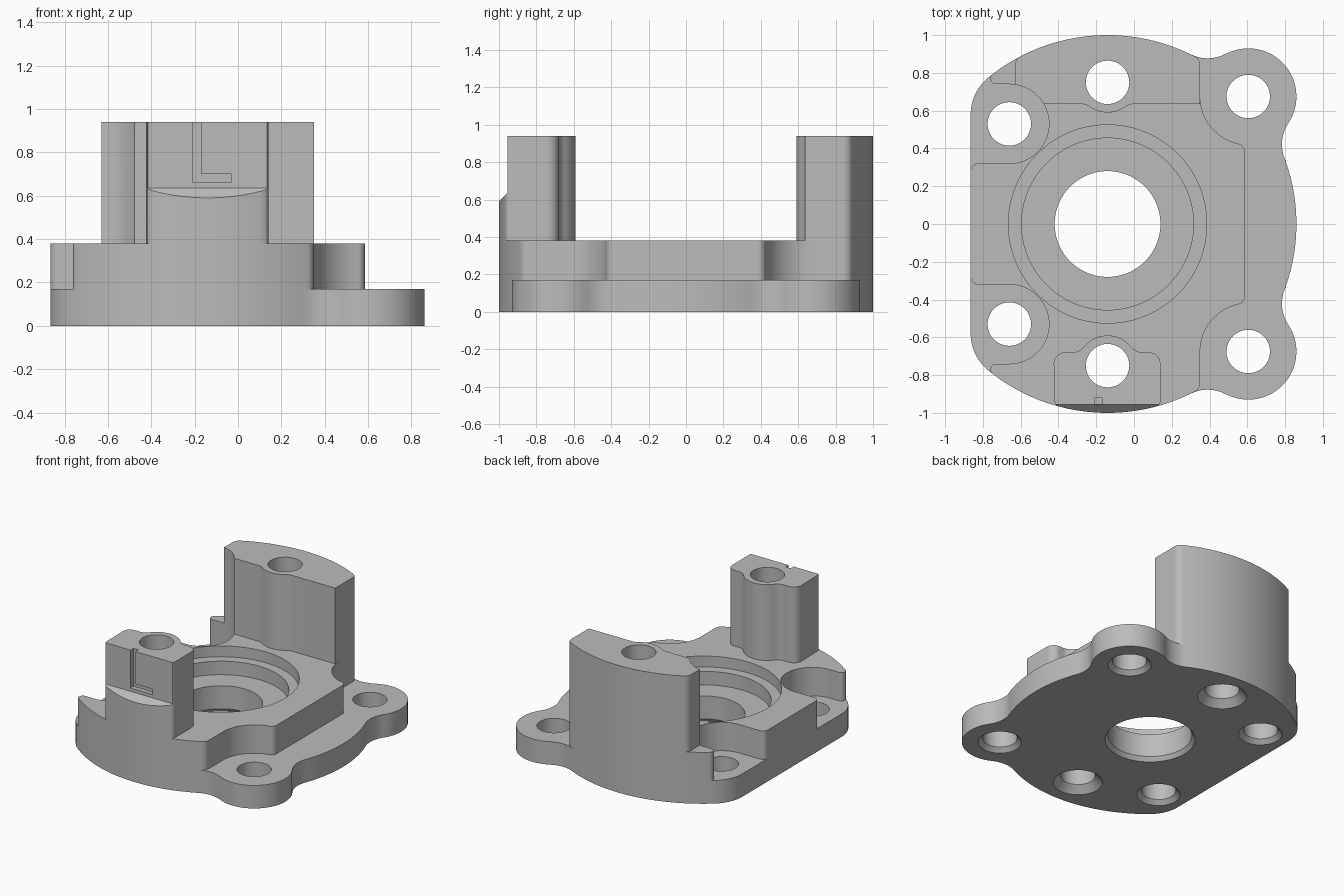
import bpy, bmesh, math
from math import sin, cos, radians, pi

cube = bpy.data.objects.get("Cube")
if cube:
    bpy.data.objects.remove(cube, do_unlink=True)

grey = bpy.data.materials.new("machined grey")
grey.use_nodes = True
COLOR = (0.5, 0.5, 0.5, 1)
grey.diffuse_color = COLOR
grey.node_tree.nodes["Principled BSDF"].inputs["Base Color"].default_value = COLOR

AX = -0.14                       # bore axis
PLATE, BODY, TOP = 0.17, 0.38, 0.94


def arc(cx, cy, r, a0, a1):
    step = 3 if r > 0.5 else 6
    n = max(2, math.ceil(abs(a1 - a0) / step))
    angles = [radians(a0 + (a1 - a0) * i / n) for i in range(n + 1)]
    return [(cx + r * cos(a), cy + r * sin(a)) for a in angles]


def rim(a0, a1):
    """Outer circle, sampled at shared angles so stacked parts line up."""
    inner = [a for a in range(-180, 181, 2) if min(a0, a1) < a < max(a0, a1)]
    angles = [a0] + (inner if a1 > a0 else inner[::-1]) + [a1]
    return [(AX + cos(radians(a)), sin(radians(a))) for a in angles]


def mirrored(half):
    return half + [(x, -y) for x, y in reversed(half)]


def loft(name, rings):
    """Closed solid through rings of equal point count."""
    bm = bmesh.new()
    loops = [[bm.verts.new(p) for p in ring] for ring in rings]
    n = len(loops[0])
    for lo, hi in zip(loops, loops[1:]):
        for i in range(n):
            j = (i + 1) % n
            bm.faces.new((lo[i], lo[j], hi[j], hi[i]))
    bm.faces.new(loops[0][::-1])
    bm.faces.new(loops[-1])
    bmesh.ops.recalc_face_normals(bm, faces=bm.faces)
    mesh = bpy.data.meshes.new(name)
    bm.to_mesh(mesh)
    bm.free()
    mesh.materials.append(grey)
    obj = bpy.data.objects.new(name, mesh)
    bpy.context.collection.objects.link(obj)
    return obj


def prism(name, profile, z0, z1):
    pts = []
    for p in profile:
        if not pts or math.dist(p, pts[-1]) > 1e-4:
            pts.append(p)
    if math.dist(pts[0], pts[-1]) < 1e-4:
        pts.pop()
    return loft(name, [[(x, y, z) for x, y in pts] for z in (z0, z1)])


def lathe(name, cx, cy, steps, n=64):
    circle = [(cos(2 * pi * i / n), sin(2 * pi * i / n)) for i in range(n)]
    return loft(name, [[(cx + r * c, cy + r * s, z) for c, s in circle]
                       for r, z in steps])


def combine(target, tool, operation):
    mod = target.modifiers.new(operation, 'BOOLEAN')
    mod.operation, mod.solver, mod.object = operation, 'EXACT', tool
    bpy.context.view_layer.objects.active = target
    bpy.ops.object.modifier_apply(modifier=mod.name)
    bpy.data.objects.remove(tool, do_unlink=True)


# Base plate: round flange, flat left side, two lobes on the right
plate_half = (rim(0, 20.6)
              + arc(0.983, 0.422, 0.2, 200.6, 146.2)
              + arc(0.605, 0.675, 0.255, -33.8, 118.1)
              + arc(0.39, 1.077, 0.2, -61.9, -116.2)
              + rim(63.8, 129.3)
              + arc(-0.615, 0.58, 0.25, 129.3, 180))
housing = prism("flange_housing", mirrored(plate_half), 0, PLATE)

# Raised body with clearance pockets around the corner holes
body_half = (arc(0.545, 0.386, 0.04, 0, 78.3)
             + arc(0.605, 0.675, 0.255, 258.3, 180)
             + arc(0.30, 0.842, 0.05, 0, 62.4)
             + rim(62.4, 127.5)
             + arc(-0.73, 0.77, 0.03, 127.5, 270)
             + arc(-0.66, 0.53, 0.21, 90, -90)
             + arc(-0.825, 0.28, 0.04, 90, 180))
body = prism("raised_body", mirrored(body_half), PLATE, BODY)

# Wide back tower with a boss bulging around its hole
back_tower = prism("back_tower", (
    [(0.35, 0.635)]
    + arc(0.30, 0.842, 0.05, 0, 62.4)
    + rim(62.4, 117.6)
    + arc(-0.58, 0.842, 0.05, 117.6, 180)
    + arc(-0.66, 0.53, 0.21, 81.8, 30)
    + arc(-0.28, 0.555, 0.08, 90, 54.3)
    + arc(AX, 0.75, 0.16, 234.3, 305.7)
    + arc(0, 0.555, 0.08, 125.7, 90)), BODY, TOP)

# Narrow front tower
front_tower = prism("front_tower", (
    arc(-0.365, -0.74, 0.06, 180, 90)
    + arc(-0.327, -0.60, 0.08, 270, 321.3)
    + arc(AX, -0.75, 0.16, 141.3, 38.7)
    + arc(0.047, -0.60, 0.08, 218.7, 270)
    + arc(0.08, -0.74, 0.06, 90, 0)
    + arc(0.11, -0.937, 0.03, 0, -75.1)
    + rim(-75.1, -104.9)
    + arc(-0.39, -0.937, 0.03, -104.9, -180)), BODY, TOP)

# Flat with sloped foot on the front tower
section = [(-1.1, 0.49), (-0.955, 0.635), (-0.955, 1.1), (-1.1, 1.1)]
flat = loft("flat_cutter", [[(x, y, z) for y, z in section] for x in (-0.8, 0.6)])
combine(front_tower, flat, 'DIFFERENCE')

# L-shaped groove in the flat
groove = [(-0.21, 0.66), (-0.03, 0.66), (-0.03, 0.7),
          (-0.17, 0.7), (-0.17, 1), (-0.21, 1)]
slot = loft("groove_cutter", [[(x, y, z) for x, z in groove] for y in (-1.05, -0.92)])
combine(front_tower, slot, 'DIFFERENCE')

for part in (body, back_tower, front_tower):
    combine(housing, part, 'UNION')

# Stepped central bore
bore = lathe("bore_cutter", AX, 0, [
    (0.315, -0.02), (0.28, 0.03), (0.28, 0.2), (0.455, 0.2),
    (0.455, 0.3), (0.525, 0.3), (0.525, 0.5)], 96)
combine(housing, bore, 'DIFFERENCE')

# Bolt holes, countersunk underneath
for x, y, sink in ((AX, 0.75, 0.05), (-0.66, 0.53, 0.03), (0.605, 0.675, 0.03)):
    for side in (1, -1):
        hole = lathe("hole_cutter", x, side * y, [
            (0.115 + 2 * sink, -sink), (0.115, sink), (0.115, 1.1)], 48)
        combine(housing, hole, 'DIFFERENCE')

bpy.ops.object.select_all(action='DESELECT')
housing.select_set(True)
bpy.context.view_layer.objects.active = housing
bpy.ops.object.shade_smooth_by_angle(angle=radians(30))
